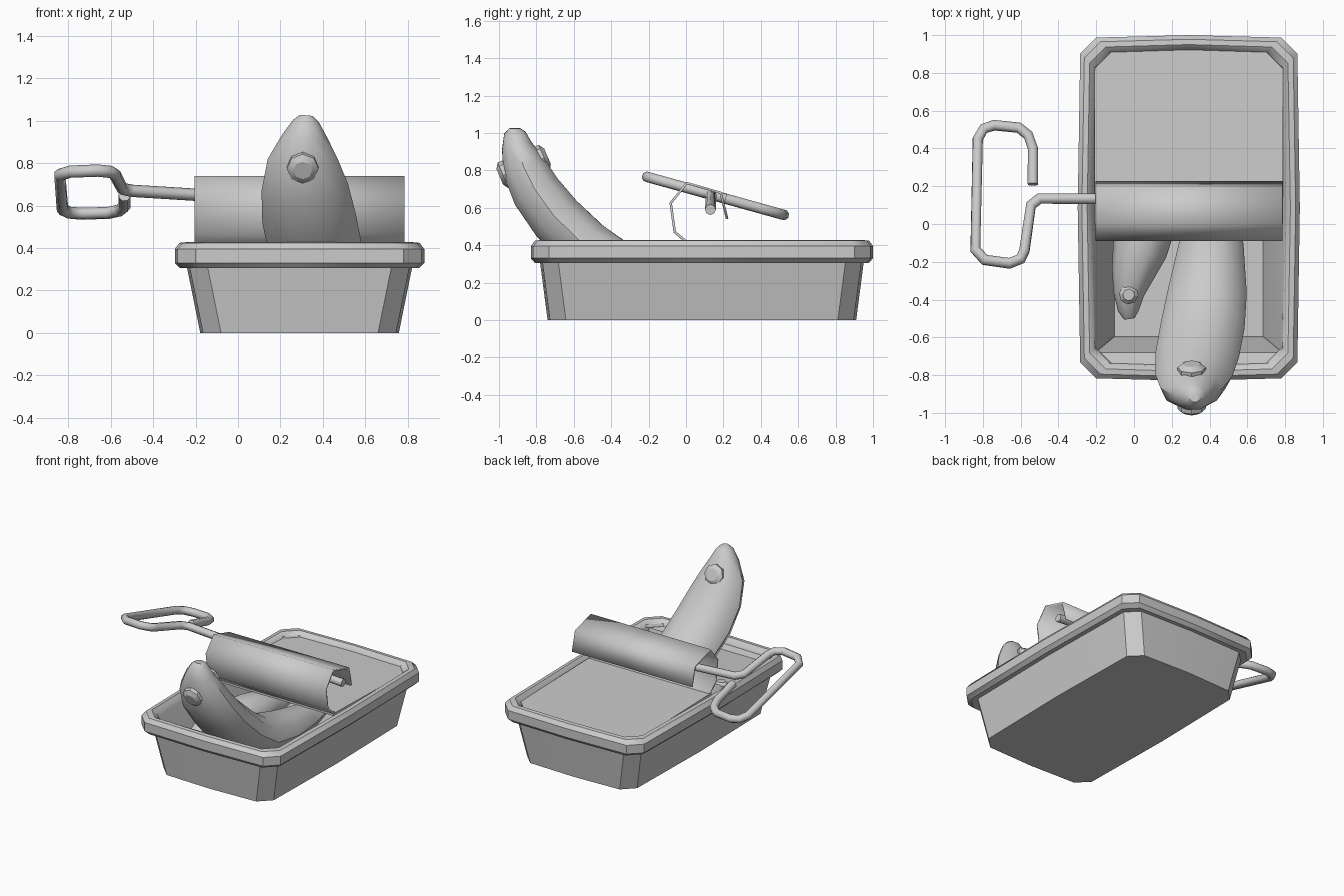
import bpy, bmesh, math
from mathutils import Vector

if "Cube" in bpy.data.objects:
    bpy.data.objects.remove(bpy.data.objects["Cube"])


def make(name, bm, angle=35):
    bmesh.ops.recalc_face_normals(bm, faces=bm.faces)
    me = bpy.data.meshes.new(name)
    bm.to_mesh(me)
    bm.free()
    ob = bpy.data.objects.new(name, me)
    bpy.context.collection.objects.link(ob)
    bpy.ops.object.select_all(action='DESELECT')
    bpy.context.view_layer.objects.active = ob
    ob.select_set(True)
    bpy.ops.object.shade_smooth_by_angle(angle=math.radians(angle))
    return ob


def loft(bm, rings):
    """Skin a list of equal-length point rings and cap both ends."""
    vs = [[bm.verts.new(p) for p in r] for r in rings]
    n = len(vs[0])
    for a, b in zip(vs, vs[1:]):
        for i in range(n):
            j = (i + 1) % n
            bm.faces.new((a[i], a[j], b[j], b[i]))
    bm.faces.new(vs[0][::-1])
    bm.faces.new(vs[-1])


def outline(ix, iy, z, c=0.085, bulge=0.013):
    """Chamfered rectangle with slightly bulged sides, inset from the rim."""
    hx, hy = 0.588 - ix, 0.915 - iy
    ex, ey = hx - bulge, hy - bulge
    pts = [(hx, 0), (ex, ey - c), (ex - c, ey), (0, hy), (-ex + c, ey), (-ex, ey - c),
           (-hx, 0), (-ex, c - ey), (c - ex, -ey), (0, -hy), (ex - c, -ey), (ex, c - ey)]
    return [(x + 0.29, y + 0.085, z) for x, y in pts]


# tin body: tapered wall, rolled rim, sloping interior
bm = bmesh.new()
rings = [outline(.12, .09, 0), outline(.058, .05, .305), outline(.025, .022, .305),
         outline(0, 0, .33), outline(0, 0, .395), outline(.022, .022, .424),
         outline(.05, .05, .427), outline(.075, .075, .405), outline(.08, .08, .385),
         outline(.093, .15, .375, .002, 0), outline(.195, .235, .04, .002, 0)]
loft(bm, rings)
make("tin_body", bm)

# lid: flat panel still attached at the back
bm = bmesh.new()
lid = [(-.21, .0), (.79, .0), (.79, .86), (.73, .925), (-.15, .925), (-.21, .86)]
loft(bm, [[(x, y, .388 + dz + (.02 if y < .1 else 0)) for x, y in lid] for dz in (-.012, .006)])
make("lid_panel", bm)

# lid: part peeled back and rolled around the key
prof = [(.02, .41), (0, .42), (-.06, .47), (-.082, .625), (.005, .732), (.185, .68), (.22, .54)]
bm = bmesh.new()
rows = [[bm.verts.new((x, y, z)) for x in (-.205, .785)] for y, z in prof]
for a, b in zip(rows, rows[1:]):
    bm.faces.new((a[0], a[1], b[1], b[0]))
ob = make("lid_roll", bm, 20)
mod = ob.modifiers.new("thickness", 'SOLIDIFY')
mod.thickness = 0.014
mod.offset = 0

# winding key: one bent wire, the handle lying in a tilted plane
path = [(-.50, .135), (-.545, .10), (-.58, -.14), (-.60, -.185), (-.66, -.208),
        (-.79, -.19), (-.84, -.135), (-.827, .45), (-.795, .505), (-.74, .523),
        (-.61, .51), (-.56, .47), (-.535, .40), (-.535, .21)]
pts = [(.78, .13, .59)] + [(x, y, .707 - .278 * y) for x, y in path]
cu = bpy.data.curves.new("winding_key", 'CURVE')
cu.dimensions = '3D'
cu.bevel_depth = 0.029
cu.bevel_resolution = 2
cu.use_fill_caps = True
sp = cu.splines.new('POLY')
sp.points.add(len(pts) - 1)
for p, co in zip(sp.points, pts):
    p.co = (*co, 1)
key = bpy.data.objects.new("winding_key", cu)
bpy.context.collection.objects.link(key)


def fish(name, stations, eye_at, eye_r, sides=10):
    """Oval body along stations (x, y, z, half width, half thickness), plus two eyes."""
    pos = [Vector(s[:3]) for s in stations]
    bm, rings, frames = bmesh.new(), [], []
    for i, s in enumerate(stations):
        t = (pos[min(i + 1, len(pos) - 1)] - pos[max(i - 1, 0)]).normalized()
        side = (Vector((1, 0, 0)) - t * t.x).normalized()
        up = side.cross(t)
        frames.append((side, up, t))
        rings.append([pos[i] + side * s[3] * math.cos(a) + up * s[4] * math.sin(a)
                      for a in (2 * math.pi * k / sides for k in range(sides))])
    loft(bm, rings)
    make(name, bm, 40)
    side, up, t = frames[eye_at]
    th = stations[eye_at][4]
    for label, sgn in (("upper", 1), ("lower", -1)):
        bm = bmesh.new()
        disc = []
        for r, h in ((eye_r, -.03), (eye_r, -.004), (eye_r * .6, .016)):
            c = pos[eye_at] + up * sgn * (th + h)
            disc.append([c + side * r * math.cos(a) + t * r * math.sin(a)
                         for a in (math.pi * k / 4 for k in range(8))])
        loft(bm, disc)
        make(f"{name}_{label}_eye", bm, 30)


# large fish leaning out over the front rim
fish("large_fish", [
    (.322, -.915, 1.025, .03, .03), (.32, -.915, 1.0, .06, .06),
    (.315, -.905, .93, .105, .085), (.305, -.868, .82, .165, .123),
    (.315, -.80, .685, .205, .14), (.335, -.69, .54, .222, .15),
    (.365, -.53, .39, .222, .15), (.39, -.35, .28, .208, .14),
    (.41, -.1, .235, .17, .125), (.42, .15, .22, .12, .10),
    (.42, .4, .22, .06, .05), (.42, .58, .22, .15, .015)], 3, .075)

# small fish lying inside the tin
fish("small_fish", [
    (-.025, -.50, .20, .03, .025), (-.03, -.46, .205, .055, .05),
    (-.028, -.37, .21, .082, .085), (-.005, -.26, .215, .115, .11),
    (.03, -.14, .22, .145, .13), (.065, 0, .22, .155, .135),
    (.10, .2, .22, .12, .11), (.13, .42, .22, .05, .045),
    (.14, .58, .22, .13, .015)], 2, .052)
